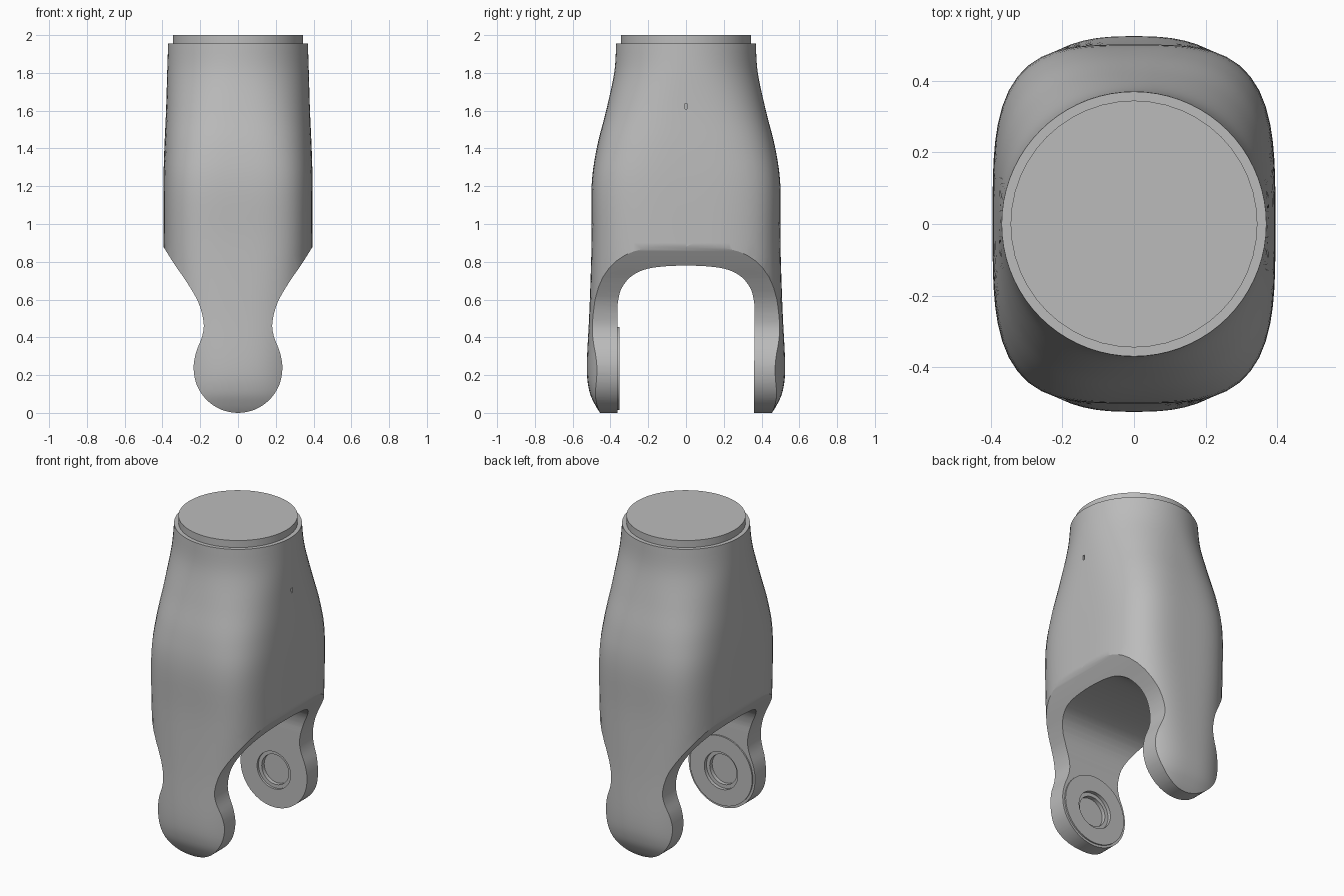
import bpy, bmesh, math
from mathutils import Vector, Matrix

if "Cube" in bpy.data.objects:
    bpy.data.objects.remove(bpy.data.objects["Cube"])

grey = bpy.data.materials.new("plain grey")
grey.use_nodes = True
GREY = (0.5, 0.5, 0.5, 1)
grey.diffuse_color = GREY
grey.node_tree.nodes["Principled BSDF"].inputs["Base Color"].default_value = GREY


def spline(points, steps):
    """Smooth curve through points of any dimension."""
    pts = [Vector(p) for p in points]
    out = []
    for i in range(len(pts) - 1):
        p1, p2 = pts[i], pts[i + 1]
        p0, p3 = pts[max(i - 1, 0)], pts[min(i + 2, len(pts) - 1)]
        for s in range(steps):
            t = s / steps
            out.append(p1 + (p2 - p0) * (t / 2)
                       + (p0 * 2 - p1 * 5 + p2 * 4 - p3) * (t * t / 2)
                       + (p1 * 3 - p0 - p2 * 3 + p3) * (t ** 3 / 2))
    return out + [pts[-1]]


def loft(name, rings):
    """Skin equal-length closed rings and cap both ends."""
    bm = bmesh.new()
    loops = [[bm.verts.new(co) for co in ring] for ring in rings]
    n = len(loops[0])
    for low, high in zip(loops, loops[1:]):
        for i in range(n):
            j = (i + 1) % n
            bm.faces.new((low[i], low[j], high[j], high[i]))
    bm.faces.new(loops[0][::-1])
    bm.faces.new(loops[-1])
    bmesh.ops.recalc_face_normals(bm, faces=bm.faces)
    mesh = bpy.data.meshes.new(name)
    bm.to_mesh(mesh)
    bm.free()
    mesh.materials.append(grey)
    obj = bpy.data.objects.new(name, mesh)
    bpy.context.collection.objects.link(obj)
    return obj


def disc(name, radius, start, end, axis="Z", height=0.0, sides=48):
    """Cylinder between two positions along Z or Y."""
    rings = []
    for d in (start, end):
        ring = []
        for i in range(sides):
            t = math.tau * i / sides
            u, v = radius * math.cos(t), radius * math.sin(t)
            ring.append((u, v, d) if axis == "Z" else (u, d, height + v))
        rings.append(ring)
    return loft(name, rings)


def combine(target, tool, operation):
    """Apply a boolean and discard the tool."""
    tool.hide_render = True
    mod = target.modifiers.new(operation.lower(), "BOOLEAN")
    mod.operation, mod.solver, mod.object = operation, "EXACT", tool
    bpy.context.view_layer.objects.active = target
    bpy.ops.object.modifier_apply(modifier=mod.name)
    bpy.data.objects.remove(tool)


# Sleeve body: height, half width, half depth, squareness
sections = [(-0.02, 0.395, 0.44, 2.7), (0.04, 0.395, 0.48, 2.7),
            (0.12, 0.395, 0.513, 2.7), (0.25, 0.395, 0.525, 2.7),
            (0.55, 0.395, 0.511, 3.0), (0.9, 0.395, 0.5, 3.5),
            (1.2, 0.395, 0.5, 3.5), (1.4, 0.39, 0.473, 3.1),
            (1.6, 0.381, 0.423, 2.6), (1.8, 0.375, 0.38, 2.15),
            (1.955, 0.37, 0.37, 2.0)]
SIDES = 72
rings = []
for z, a, b, n in spline(sections, 5):
    ring = []
    for i in range(SIDES):
        t = math.tau * i / SIDES
        c, s = math.cos(t), math.sin(t)
        r = (abs(c) ** n + abs(s) ** n) ** (-1 / n)
        ring.append((a * r * c, b * r * s, z))
    rings.append(ring)
body = loft("fork_body", rings)

# Front outline: flared shoulders, narrow neck, round lug
half = [(0.09, 0.018), (0.166, 0.069), (0.217, 0.145), (0.235, 0.235),
        (0.222, 0.32), (0.19, 0.405), (0.182, 0.48), (0.21, 0.585),
        (0.27, 0.69), (0.335, 0.785), (0.395, 0.88), (0.46, 0.99)]
full = [(-x, z) for x, z in reversed(half)] + [(0, 0)] + half
outline = [tuple(p) for p in spline(full, 4)]
outline += [(0.6, 1.1), (0.6, 2.2), (-0.6, 2.2), (-0.6, 1.1)]
combine(body, loft("outline_cutter", [[(x, y, z) for x, z in outline]
                                      for y in (-0.7, 0.7)]), "INTERSECT")

# Rounded channel between the two lugs
arch = [(0.362, 0.52), (0.36, 0.59), (0.338, 0.665), (0.28, 0.73),
        (0.18, 0.768), (0, 0.78)]
arch = arch + [(-y, z) for y, z in arch[-2::-1]]
channel = [(0.36, -0.2)] + [tuple(p) for p in spline(arch, 5)] + [(-0.362, -0.2)]
combine(body, loft("channel_cutter", [[(x, y, z) for y, z in channel]
                                      for x in (-0.7, 0.7)]), "DIFFERENCE")

# Raised pad on the front lug, then stepped bores in both lugs
PIVOT = 0.235
combine(body, disc("pad", 0.22, -0.40, -0.353, "Y", PIVOT), "UNION")
for side in (-1, 1):
    for radius, depth in ((0.118, 0.375), (0.095, 0.40)):
        combine(body, disc("bore_cutter", radius, side * 0.3, side * depth,
                           "Y", PIVOT), "DIFFERENCE")

# Small vent slot on the left face
slot = [(-0.006, 1.608), (0.006, 1.608), (0.006, 1.638), (-0.006, 1.638)]
combine(body, loft("slot_cutter", [[(x, y, z) for y, z in slot]
                                   for x in (0.35, 0.5)]), "DIFFERENCE")

# Top plug
plug = disc("top_plug", 0.345, 1.94, 2.0)

bpy.ops.object.select_all(action="DESELECT")
for obj in (body, plug):
    obj.select_set(True)
bpy.context.view_layer.objects.active = body
bpy.ops.object.shade_smooth_by_angle(angle=math.radians(32))
